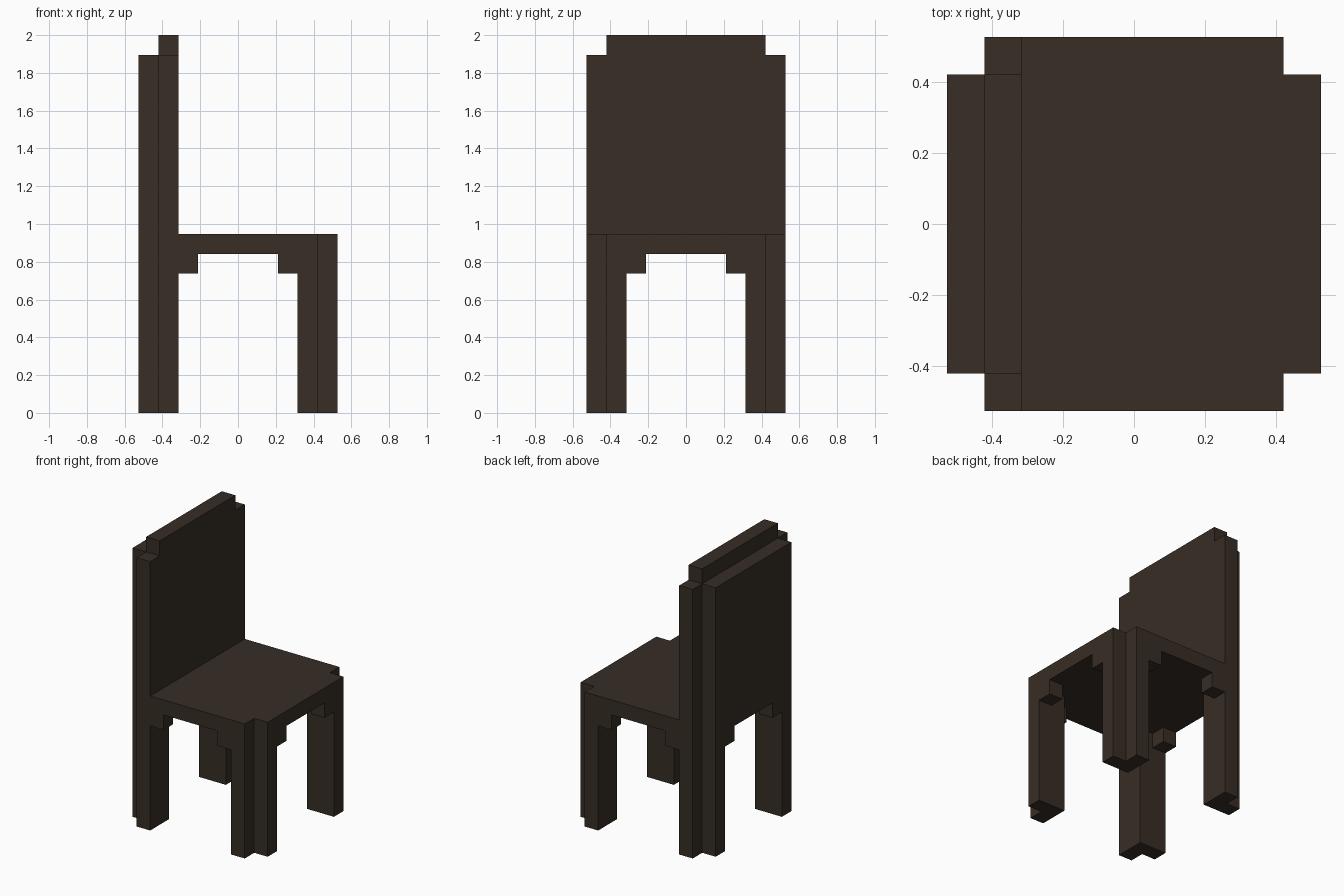
import bpy
import bmesh

cube = bpy.data.objects.get("Cube")
if cube:
    bpy.data.objects.remove(cube, do_unlink=True)

U = 2 / 19  # grid step: the chair is 10 x 10 x 19 steps

# Dark wood colour
COLOUR = (0.038, 0.026, 0.018, 1.0)
wood = bpy.data.materials.new("dark brown wood")
wood.diffuse_color = COLOUR
wood.use_nodes = True
bsdf = wood.node_tree.nodes["Principled BSDF"]
bsdf.inputs["Base Color"].default_value = COLOUR
bsdf.inputs["Roughness"].default_value = 0.8


def prism(name, outline, z0, z1):
    """Extrude a plan outline, in grid steps, from height z0 to z1."""
    bm = bmesh.new()
    face = bm.faces.new([bm.verts.new((x * U, y * U, z0 * U)) for x, y in outline])
    top = bmesh.ops.extrude_face_region(bm, geom=[face])["geom"]
    verts = [v for v in top if isinstance(v, bmesh.types.BMVert)]
    bmesh.ops.translate(bm, verts=verts, vec=(0, 0, (z1 - z0) * U))
    bmesh.ops.recalc_face_normals(bm, faces=bm.faces)
    mesh = bpy.data.meshes.new(name)
    bm.to_mesh(mesh)
    bm.free()
    mesh.materials.append(wood)
    obj = bpy.data.objects.new(name, mesh)
    bpy.context.collection.objects.link(obj)
    return obj


def rect(x0, x1, y0, y1):
    return [(x0, y0), (x1, y0), (x1, y1), (x0, y1)]


# Plan shapes for the +x +y corner, mirrored to the other three
LEG = [(3, 3), (5, 3), (5, 4), (4, 4), (4, 5), (3, 5)]
BRACKETS = {"front_back": rect(2, 3, 4, 5), "side": rect(4, 5, 2, 3)}

for sx, side in ((1, "left"), (-1, "right")):
    for sy, end in ((1, "back"), (-1, "front")):
        def mirrored(pts):
            return [(x * sx, y * sy) for x, y in pts]
        # L-section leg with its two corner brackets
        prism(f"leg_{end}_{side}", mirrored(LEG), 0, 8)
        for kind, plan in BRACKETS.items():
            prism(f"bracket_{kind}_{end}_{side}", mirrored(plan), 7, 8)

# Seat with notched corners
prism("seat", [(-5, -4), (-4, -4), (-4, -5), (4, -5), (4, -4), (5, -4),
               (5, 4), (4, 4), (4, 5), (-4, 5), (-4, 4), (-5, 4)], 8, 9)

# Backrest: wide inner slab and narrower outer slab in one T section
prism("backrest", [(-5, -4), (-4, -4), (-4, -5), (-3, -5),
                   (-3, 5), (-4, 5), (-4, 4), (-5, 4)], 9, 18)

# Raised rail along the top of the inner slab
prism("top_rail", rect(-4, -3, -4, 4), 18, 19)
